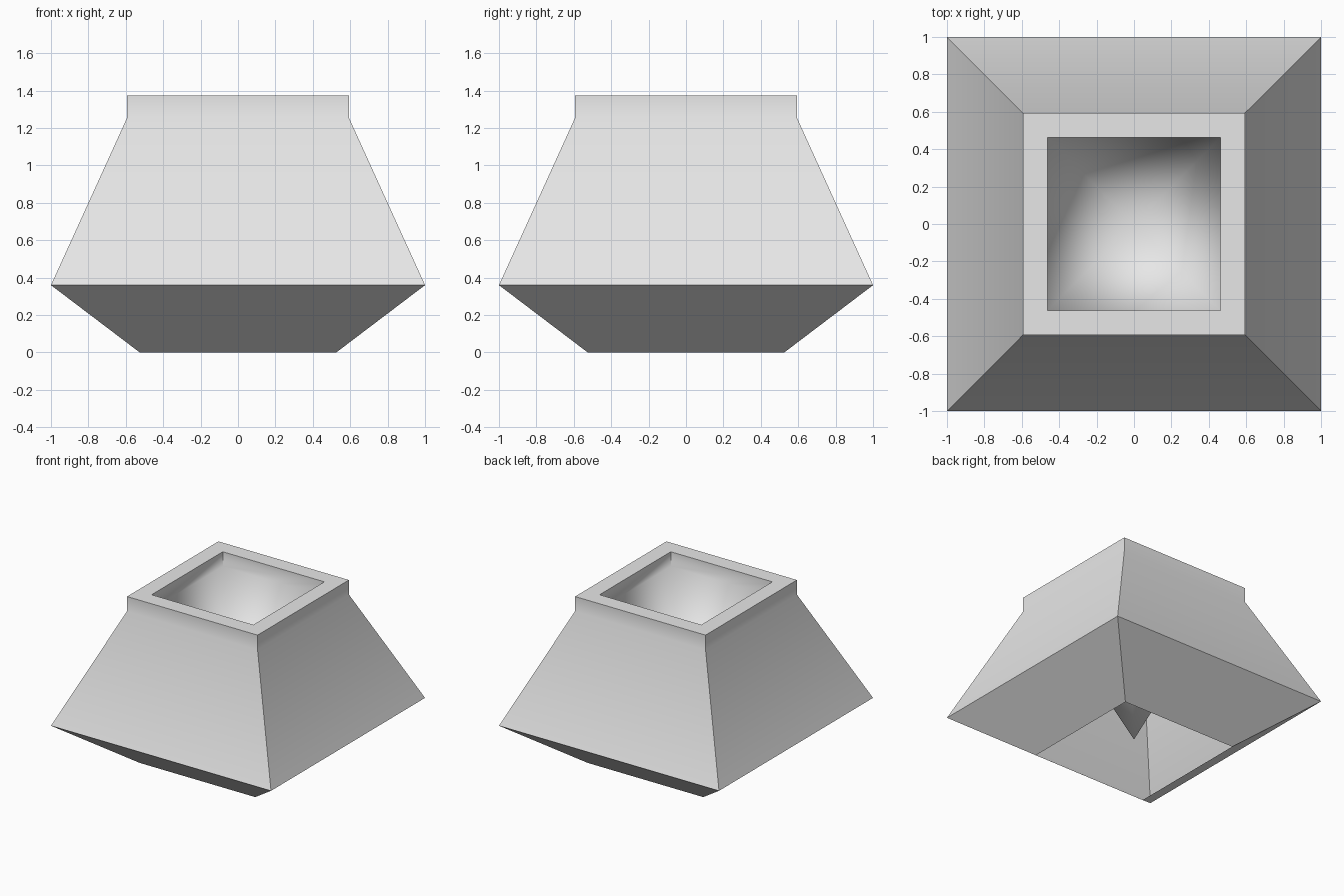
import bpy
import bmesh

cube = bpy.data.objects.get("Cube")
if cube:
    bpy.data.objects.remove(cube, do_unlink=True)

grey = bpy.data.materials.new("light_grey")
colour = (0.8, 0.8, 0.8, 1.0)
grey.diffuse_color = colour
grey.use_nodes = True
grey.node_tree.nodes["Principled BSDF"].inputs["Base Color"].default_value = colour

# Square profile levels: (half width, height)
OPEN_BASE, EAVE = (0.525, 0.0), (1.0, 0.36)
SHOULDER, RIM = (0.593, 1.255), (0.593, 1.375)
PIT_RIM, PIT_LEDGE = (0.462, 1.375), (0.462, 1.255)
PIT_TIP = 0.10


def square_ring(bm, level):
    half, z = level
    signs = ((-1, -1), (1, -1), (1, 1), (-1, 1))
    return [bm.verts.new((sx * half, sy * half, z)) for sx, sy in signs]


bm = bmesh.new()
levels = (OPEN_BASE, EAVE, SHOULDER, RIM, PIT_RIM, PIT_LEDGE)
rings = [square_ring(bm, level) for level in levels]

# Outer shell, flat rim and straight pit walls
for low, high in zip(rings, rings[1:]):
    for i in range(4):
        j = (i + 1) % 4
        bm.faces.new((low[i], low[j], high[j], high[i]))

# Pointed funnel under the pit
tip = bm.verts.new((0, 0, PIT_TIP))
ledge = rings[-1]
for i in range(4):
    bm.faces.new((ledge[i], ledge[(i + 1) % 4], tip))

# Smooth the funnel, the pit ledge and the shoulder; keep other edges crisp
for face in bm.faces:
    face.smooth = True
soft = set(ledge) | {tip}
shoulder = set(rings[2])
for edge in bm.edges:
    ends = set(edge.verts)
    edge.smooth = ends <= soft or ends <= shoulder

mesh = bpy.data.meshes.new("tapered_planter")
bm.to_mesh(mesh)
bm.free()
mesh.materials.append(grey)
planter = bpy.data.objects.new("tapered_planter", mesh)
bpy.context.collection.objects.link(planter)
